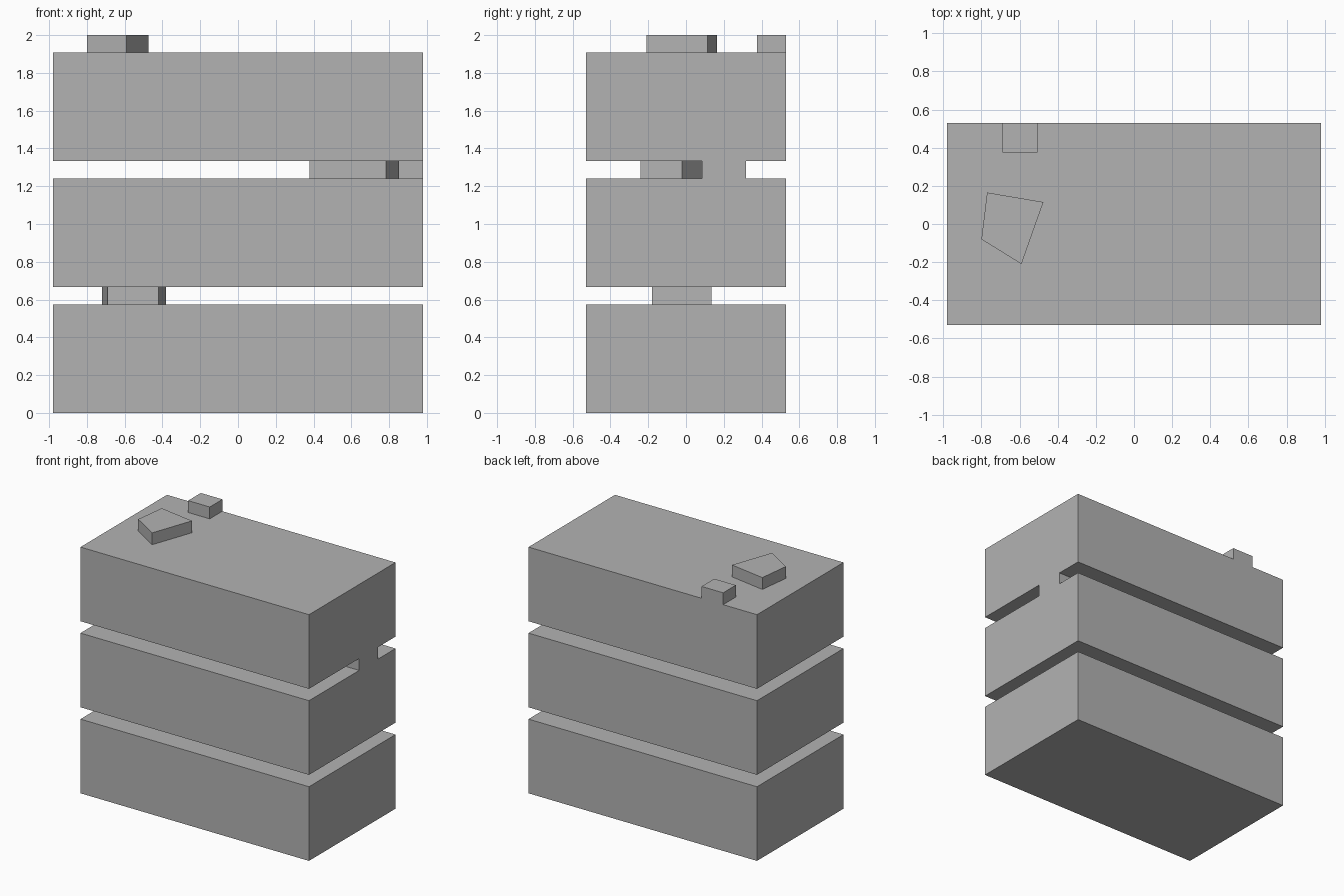
import bpy
import bmesh

cube = bpy.data.objects.get("Cube")
if cube:
    bpy.data.objects.remove(cube, do_unlink=True)

HALF_X, HALF_Y = 0.98, 0.53
SLAB, GAP = 0.575, 0.092
PITCH = SLAB + GAP

grey = bpy.data.materials.new("plain grey")
grey.use_nodes = True
colour = (0.45, 0.45, 0.45, 1)
grey.diffuse_color = colour
grey.node_tree.nodes["Principled BSDF"].inputs["Base Color"].default_value = colour


def prism(name, outline, bottom, height):
    """Extrude a counter-clockwise ground outline into a flat-sided block."""
    bm = bmesh.new()
    face = bm.faces.new([bm.verts.new((x, y, bottom)) for x, y in outline])
    top = bmesh.ops.extrude_face_region(bm, geom=[face])["geom"]
    bmesh.ops.translate(bm, vec=(0, 0, height),
                        verts=[v for v in top if isinstance(v, bmesh.types.BMVert)])
    bmesh.ops.recalc_face_normals(bm, faces=bm.faces)
    mesh = bpy.data.meshes.new(name)
    bm.to_mesh(mesh)
    bm.free()
    mesh.materials.append(grey)
    obj = bpy.data.objects.new(name, mesh)
    bpy.context.collection.objects.link(obj)
    return obj


def box(x0, x1, y0, y1):
    return [(x0, y0), (x1, y0), (x1, y1), (x0, y1)]


# Three equal stacked slabs
for i, level in enumerate(("bottom", "middle", "top")):
    prism(level + "_slab", box(-HALF_X, HALF_X, -HALF_Y, HALF_Y), i * PITCH, SLAB)

# Irregular spacers resting on each slab: name, slab below, outline
spacers = [
    ("bottom_spacer", 0, [(-0.69, -0.15), (-0.42, -0.18), (-0.38, 0.135), (-0.72, 0.1)]),
    ("middle_spacer", 1, [(0.378, -0.08), (0.783, -0.24), (0.852, -0.02), (0.55, 0.19)]),
    ("middle_edge_spacer", 1, box(0.82, HALF_X, 0.085, 0.318)),
    ("top_spacer", 2, [(-0.8, -0.08), (-0.59, -0.21), (-0.475, 0.115), (-0.77, 0.165)]),
    ("top_edge_spacer", 2, box(-0.69, -0.505, 0.375, HALF_Y)),
]
for name, level, outline in spacers:
    prism(name, outline, level * PITCH + SLAB, GAP)
